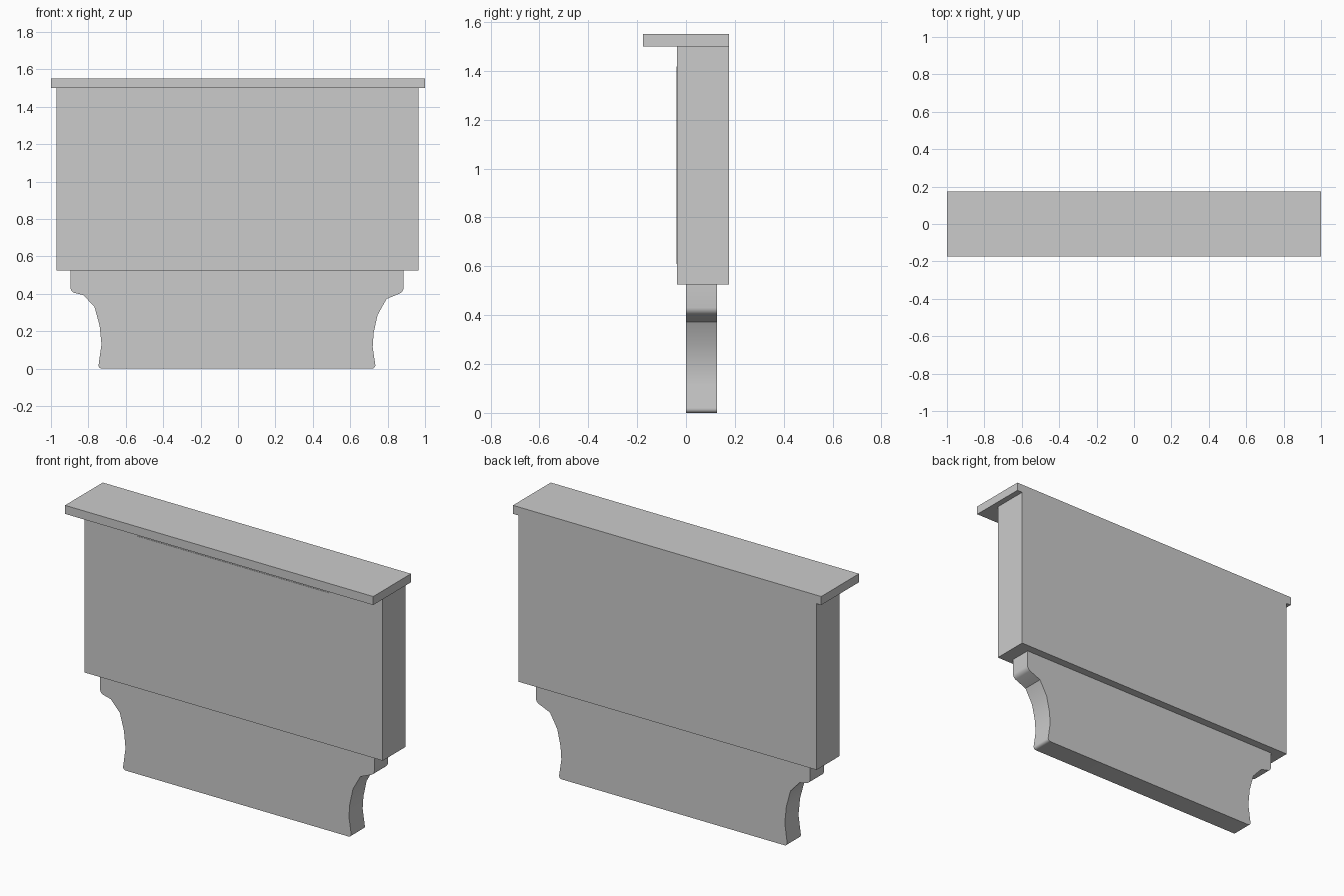
import bpy, bmesh, math

cube = bpy.data.objects.get("Cube")
if cube:
    bpy.data.objects.remove(cube, do_unlink=True)

# Single grey finish
grey = bpy.data.materials.new("plain_grey")
grey.use_nodes = True
COLOUR = (0.6, 0.6, 0.6, 1)
grey.diffuse_color = COLOUR
grey.node_tree.nodes["Principled BSDF"].inputs["Base Color"].default_value = COLOUR


def extrude_profile(name, points, y0, y1, bevel_at=()):
    """Closed x-z outline extruded from y0 to y1; chosen corners are rounded."""
    bm = bmesh.new()
    front = bm.faces.new([bm.verts.new((x, y0, z)) for x, z in points])
    corners = list(front.verts)
    back = bmesh.ops.extrude_face_region(bm, geom=[front])["geom"]
    moved = [v for v in back if isinstance(v, bmesh.types.BMVert)]
    bmesh.ops.translate(bm, verts=moved, vec=(0, y1 - y0, 0))
    bm.verts.ensure_lookup_table()
    rounded = [e for i in bevel_at for e in corners[i].link_edges
               if abs(e.verts[0].co.y - e.verts[1].co.y) > 0.01]
    if rounded:
        bmesh.ops.bevel(bm, geom=rounded, offset=0.02, offset_type='OFFSET',
                        segments=4, profile=0.5, affect='EDGES')
    bmesh.ops.recalc_face_normals(bm, faces=bm.faces)
    mesh = bpy.data.meshes.new(name)
    bm.to_mesh(mesh)
    bm.free()
    mesh.materials.append(grey)
    obj = bpy.data.objects.new(name, mesh)
    bpy.context.collection.objects.link(obj)
    return obj


def box(name, x0, x1, y0, y1, z0, z1):
    return extrude_profile(name, [(x0, z0), (x1, z0), (x1, z1), (x0, z1)], y0, y1)


# Overhanging top shelf, main body and thin front panel
box("top_shelf", -1, 1, -0.175, 0.175, 1.5, 1.55)
box("main_body", -0.97, 0.965, -0.037, 0.175, 0.525, 1.5)
box("front_panel", -0.63, 0.62, -0.039, -0.03, 0.61, 1.417)

# Tapered base with concave sides
right_side = [(-0.895, 0.53), (-0.895, 0.41), (-0.826, 0.393), (-0.767, 0.329),
              (-0.74, 0.23), (-0.73, 0.13), (-0.748, 0)]
left_side = [(0.737, 0), (0.72, 0.115), (0.725, 0.19), (0.746, 0.286),
             (0.794, 0.372), (0.885, 0.41), (0.885, 0.53)]
base = extrude_profile("curved_base", right_side + left_side, 0, 0.127,
                       bevel_at=(1, 6, 7, 12))

# Smooth the curved sides, keep real corners sharp
bpy.ops.object.select_all(action='DESELECT')
base.select_set(True)
bpy.context.view_layer.objects.active = base
bpy.ops.object.shade_smooth_by_angle(angle=math.radians(30))
